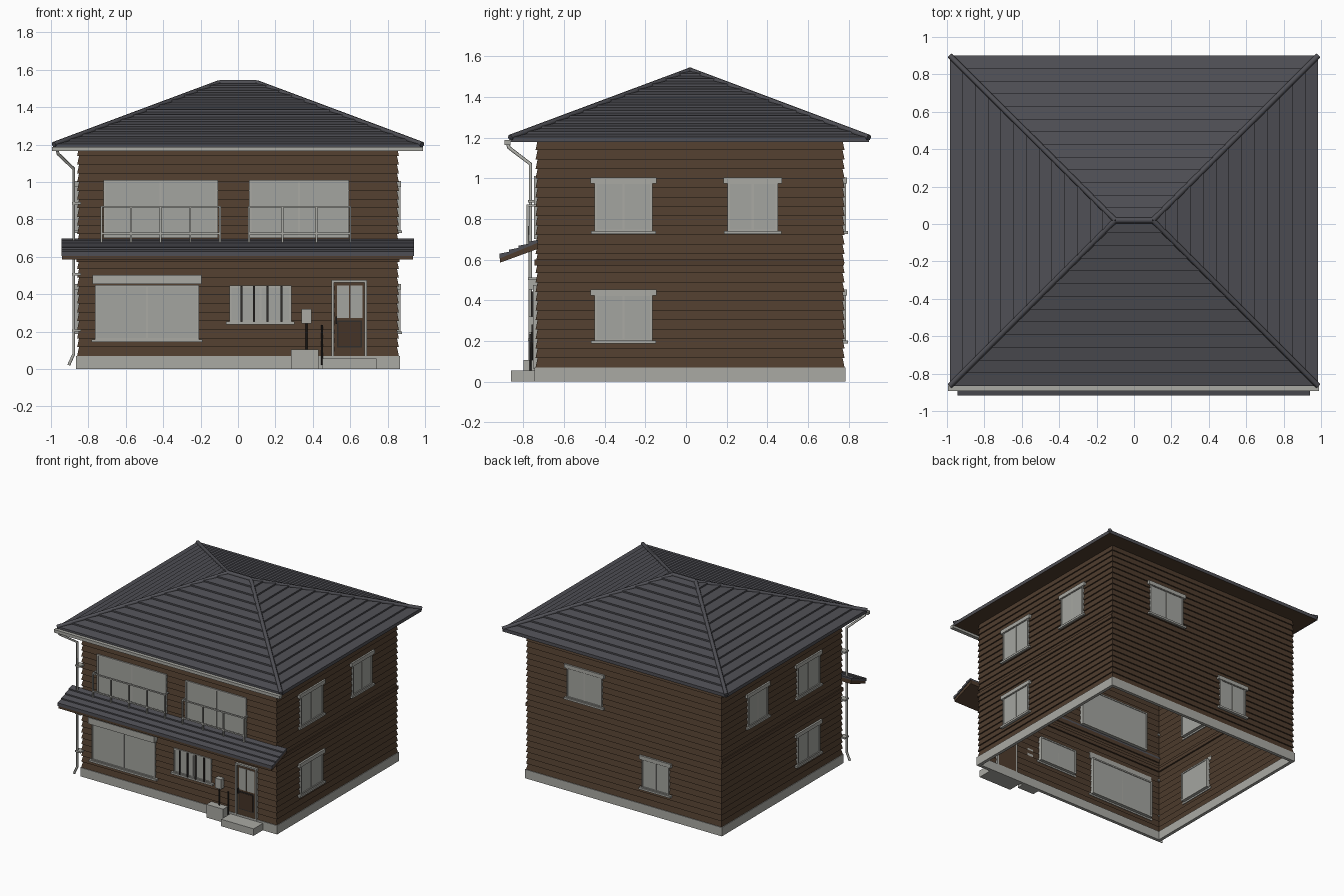
import bpy, bmesh, math
from mathutils import Vector

cube = bpy.data.objects.get("Cube")
if cube:
    bpy.data.objects.remove(cube, do_unlink=True)


def material(name, r, g, b):
    m = bpy.data.materials.new(name)
    m.use_nodes = True
    m.diffuse_color = (r, g, b, 1)
    node = next(n for n in m.node_tree.nodes if n.type == 'BSDF_PRINCIPLED')
    node.inputs["Base Color"].default_value = (r, g, b, 1)
    return m


SLATE, BROWN, GREY, GLASS, DARK, DOOR = range(6)
MATS = [material("slate_roof", .078, .078, .09),
        material("brown_siding", .078, .046, .027),
        material("pale_grey", .40, .40, .37),
        material("window_grey", .37, .375, .35),
        material("dark_metal", .03, .026, .024),
        material("door_brown", .06, .034, .02)]


def finish(name, bm):
    """Turn a bmesh into an object that keeps only the materials it uses."""
    used = sorted({f.material_index for f in bm.faces})
    for f in bm.faces:
        f.material_index = used.index(f.material_index)
    mesh = bpy.data.meshes.new(name)
    bm.to_mesh(mesh)
    bm.free()
    for i in used:
        mesh.materials.append(MATS[i])
    ob = bpy.data.objects.new(name, mesh)
    bpy.context.collection.objects.link(ob)
    return ob


def add_box(bm, x0, x1, y0, y1, z0, z1, mat):
    verts = bmesh.ops.create_cube(bm, size=1)["verts"]
    for v in verts:
        v.co = Vector(((x0 + x1) / 2 + v.co.x * (x1 - x0),
                       (y0 + y1) / 2 + v.co.y * (y1 - y0),
                       (z0 + z1) / 2 + v.co.z * (z1 - z0)))
    for f in {f for v in verts for f in v.link_faces}:
        f.material_index = mat


def box(name, x0, x1, y0, y1, z0, z1, mat):
    bm = bmesh.new()
    add_box(bm, x0, x1, y0, y1, z0, z1, mat)
    return finish(name, bm)


def rings(name, levels, mat):
    """Skin a stack of rectangles, each given as x0, x1, y0, y1, z."""
    bm = bmesh.new()
    loops = [[bm.verts.new(p) for p in ((a, c, z), (b, c, z), (b, d, z), (a, d, z))]
             for a, b, c, d, z in levels]
    for lo, hi in zip(loops, loops[1:]):
        for i in range(4):
            j = (i + 1) % 4
            bm.faces.new((lo[i], lo[j], hi[j], hi[i])).material_index = mat
    return finish(name, bm)


def extrude_x(name, profile, x0, x1, mat):
    bm = bmesh.new()
    face = bm.faces.new([bm.verts.new((x0, y, z)) for y, z in profile])
    new = bmesh.ops.extrude_face_region(bm, geom=[face])["geom"]
    bmesh.ops.translate(bm, vec=(x1 - x0, 0, 0),
                        verts=[g for g in new if isinstance(g, bmesh.types.BMVert)])
    bmesh.ops.recalc_face_normals(bm, faces=bm.faces)
    for f in bm.faces:
        f.material_index = mat
    return finish(name, bm)


def tube(name, points, radius, mat):
    curve = bpy.data.curves.new(name, 'CURVE')
    curve.dimensions = '3D'
    curve.bevel_depth = radius
    curve.bevel_resolution = 1
    curve.use_fill_caps = True
    line = curve.splines.new('POLY')
    line.points.add(len(points) - 1)
    for p, co in zip(line.points, points):
        p.co = (*co, 1)
    curve.materials.append(MATS[mat])
    ob = bpy.data.objects.new(name, curve)
    bpy.context.collection.objects.link(ob)
    return ob


# Foundation: an open ring
X, YF, YB = .85, -.73, .77
out = (-X - .015, X + .015, YF - .015, YB + .015)
inn = (-X + .01, X - .01, YF + .01, YB - .01)
rings("foundation", [(*inn, .07), (*inn, 0), (*out, 0), (*out, .07), (*inn, .07)], GREY)

# Overlapping siding boards: each leans out at its lower edge
levels, rows = [], 24
for i in range(rows):
    for t, d in ((i, .01), (i + 1, 0)):
        levels.append((-X - d, X + d, YF - d, YB + d, .07 + 1.115 * t / rows))
rings("siding", levels, BROWN)

# Storey band on the front and both sides
bm = bmesh.new()
for s in (-1, 1):
    add_box(bm, *sorted((s * (X - .01), s * (X + .014))), YF - .014, YB + .008, .572, .60, BROWN)
add_box(bm, -X, X, YF - .014, YF + .01, .572, .60, BROWN)
finish("storey_band", bm)

# Hip roof in stepped courses
EX, E0, E1, RX, RY, EZ, RZ = .985, -.865, .90, .10, .02, 1.192, 1.53
courses, lift = 13, .012


def roof_ring(t, dz=0):
    x = EX + (RX - EX) * t
    return (-x, x, E0 + (RY - E0) * t, E1 + (RY - E1) * t, EZ + (RZ - EZ) * t + dz)


levels = [roof_ring(0, -.014)]
for i in range(courses):
    levels += [roof_ring(i / courses, lift), roof_ring((i + 1) / courses)]
rings("roof", levels, SLATE)
box("soffit", -EX + .004, EX - .004, E0 + .004, E1 - .004, 1.18, 1.188, BROWN)
for sx in (-1, 1):
    for y in (E0, E1):
        tube("hip_cap", [(sx * EX, y, EZ + .008), (sx * RX, RY, RZ)], .015, SLATE)
tube("ridge_cap", [(-RX, RY, RZ), (RX, RY, RZ)], .016, SLATE)

# Gutter and downspout
box("gutter", -.995, .99, -.892, -.863, 1.164, 1.188, GREY)
tube("downspout", [(-.965, -.875, 1.165), (-.962, -.87, 1.15), (-.878, -.765, 1.07),
                   (-.878, -.765, .08), (-.905, -.765, .02)], .009, GREY)
for z in (.2, .5, .88):
    box("pipe_clip", -.888, -.84, -.776, -.725, z, z + .012, GREY)

# Front canopy: stepped tiles over a brown slab
AY, AZ, run, rise, steps = -.918, .615, .19, .078, 4
top = []
for i in range(steps):
    for t, dz in ((i, .014), (i + 1, .004)):
        top.append((AY + run * t / steps, AZ + rise * t / steps + dz))
extrude_x("canopy_tiles", top + [(AY + run, AZ + rise - .01), (AY, AZ - .01)], -.945, .94, SLATE)
extrude_x("canopy_slab", [(AY + .004, AZ - .008), (AY + run, AZ + rise - .008),
                          (AY + run, AZ + rise - .04), (AY + .004, AZ - .03)], -.94, .935, BROWN)


def wall_box(bm, side, u0, u1, d0, d1, z0, z1, mat):
    """Box placed by position along a wall and distance out from it."""
    if side in ("front", "back"):
        y = (YF - d0, YF - d1) if side == "front" else (YB + d0, YB + d1)
        add_box(bm, u0, u1, min(y), max(y), z0, z1, mat)
    else:
        s = 1 if side == "left" else -1
        x = (s * (X + d0), s * (X + d1))
        add_box(bm, min(x), max(x), u0, u1, z0, z1, mat)


def window(name, side, u0, u1, z0, z1, head=True, sill=True):
    bm = bmesh.new()
    w, mid = .011, (u0 + u1) / 2
    wall_box(bm, side, u0, u1, -.02, .011, z0, z1, GLASS)
    for a, b in ((u0, u0 + w), (u1 - w, u1)):
        wall_box(bm, side, a, b, -.025, .018, z0, z1, GREY)
    for a, b in ((z0, z0 + w), (z1 - w, z1)):
        wall_box(bm, side, u0, u1, -.025, .018, a, b, GREY)
    wall_box(bm, side, mid - .006, mid + .006, -.02, .014, z0, z1, GREY)
    if head:
        wall_box(bm, side, u0 - .02, u1 + .02, 0, .022, z1 - .008, z1 + .022, GREY)
    if sill:
        wall_box(bm, side, u0 - .018, u1 + .018, 0, .026, z0 - .012, z0 + .003, GREY)
    finish(name, bm)


# Windows on each wall
for side in ("left", "right"):
    window(side + "_upper_front_window", side, -.45, -.165, .738, .982)
    window(side + "_upper_back_window", side, .205, .452, .738, .982)
    window(side + "_lower_window", side, -.45, -.165, .198, .432)
window("back_upper_window", "back", .19, .50, .738, .982)
window("back_lower_window", "back", -.40, -.16, .198, .432)
window("front_upper_window_a", "front", -.72, -.108, .70, 1.01, False, False)
window("front_upper_window_b", "front", .06, .593, .70, 1.01, False, False)
window("living_window", "front", -.765, -.208, .155, .45, False)
window("kitchen_window", "front", -.045, .285, .25, .445, False)
box("shutter_box", -.777, -.195, -.775, -.73, .453, .503, GREY)

# Kitchen window bars
bm = bmesh.new()
for x in (.018, .085, .158, .232):
    add_box(bm, x - .005, x + .005, -.762, -.752, .252, .443, DARK)
finish("window_bars", bm)

# Railings in front of the upper windows
for x0, x1, bays in ((-.73, -.097, 4), (.058, .60, 3)):
    bm = bmesh.new()
    for i in range(bays + 1):
        x = x0 + (x1 - x0) * i / bays
        add_box(bm, x - .005, x + .005, -.785, -.775, .67, .87, GREY)
    for z in (.72, .862):
        add_box(bm, x0, x1, -.785, -.775, z, z + .01, GREY)
    for x in (x0, x1):
        add_box(bm, x - .005, x + .005, -.785, -.73, .862, .872, GREY)
    finish("railing", bm)

# Front door with frame, two panes and a lower panel
bm = bmesh.new()
wall_box(bm, "front", .515, .675, -.01, .013, .065, .465, BROWN)
for a, b in ((.50, .514), (.676, .69)):
    wall_box(bm, "front", a, b, -.01, .022, .065, .475, GREY)
wall_box(bm, "front", .50, .69, -.01, .022, .463, .475, GREY)
for a, b in ((.53, .594), (.602, .666)):
    wall_box(bm, "front", a, b, -.012, .016, .272, .445, GLASS)
wall_box(bm, "front", .53, .662, 0, .016, .115, .258, DARK)
wall_box(bm, "front", .538, .654, 0, .019, .123, .25, DOOR)
wall_box(bm, "front", .522, .529, 0, .03, .24, .28, DARK)
finish("front_door", bm)

# Entrance step, planter block, post box and door post
box("door_step", .453, .74, -.86, -.74, 0, .055, GREY)
box("planter_block", .283, .43, -.80, -.74, 0, .105, GREY)
box("post_box", .34, .392, -.775, -.735, .242, .32, GREY)
tube("post_box_stand", [(.366, -.758, .10), (.366, -.758, .245)], .005, DARK)
tube("door_post", [(.45, -.765, .02), (.45, -.765, .235)], .005, DARK)
